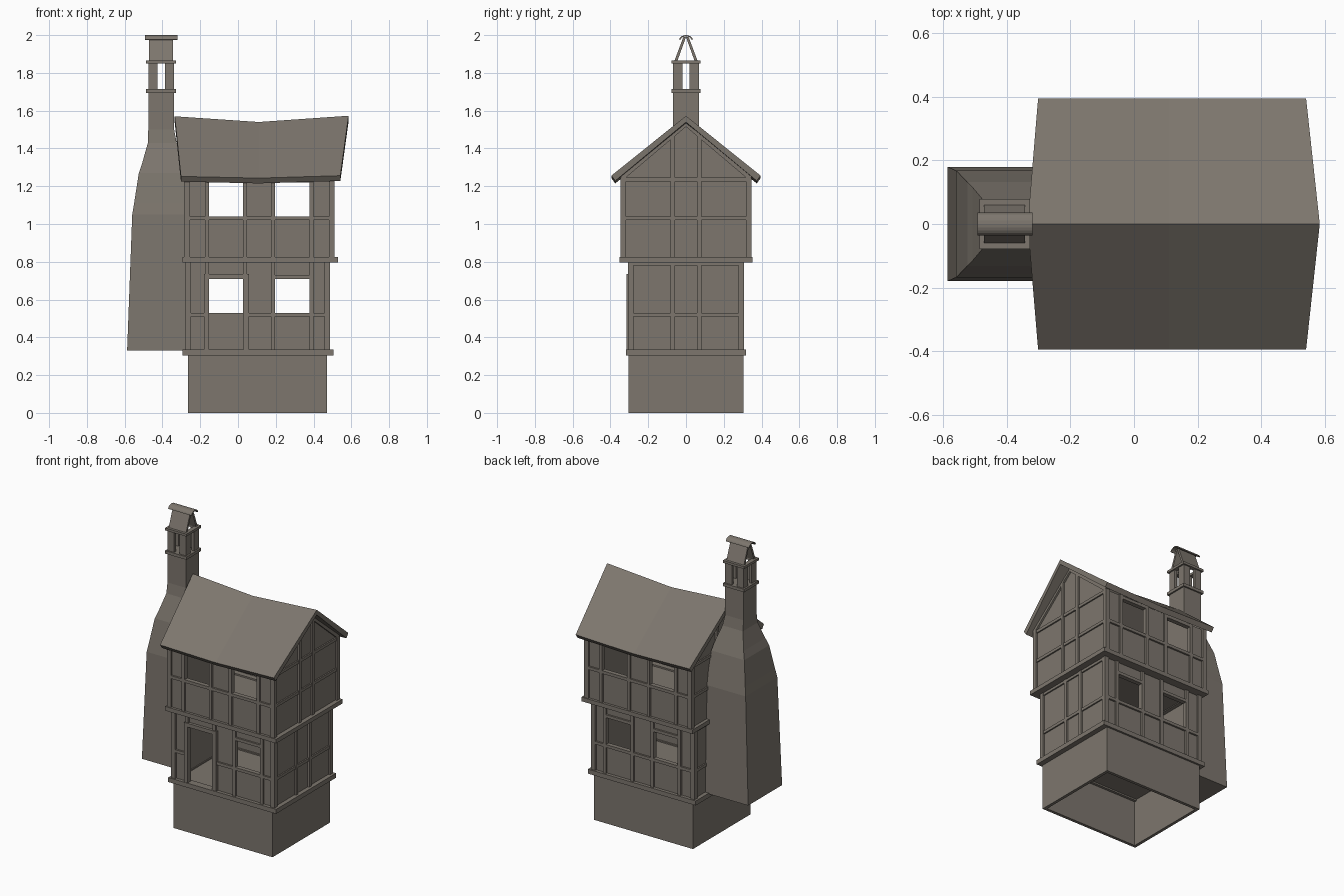
import bpy, bmesh, math

if "Cube" in bpy.data.objects:
    bpy.data.objects.remove(bpy.data.objects["Cube"], do_unlink=True)

STONE = (0.205, 0.182, 0.155, 1)
mat = bpy.data.materials.new("weathered grey brown")
mat.use_nodes = True
mat.diffuse_color = STONE
mat.node_tree.nodes["Principled BSDF"].inputs["Base Color"].default_value = STONE


def finish(name, bm):
    bmesh.ops.recalc_face_normals(bm, faces=bm.faces)
    mesh = bpy.data.meshes.new(name)
    bm.to_mesh(mesh)
    bm.free()
    mesh.materials.append(mat)
    obj = bpy.data.objects.new(name, mesh)
    bpy.context.collection.objects.link(obj)
    return obj


def boxes(name, ranges):
    """One object from boxes given as (x0, x1, y0, y1, z0, z1)."""
    bm = bmesh.new()
    for r in ranges:
        vs = bmesh.ops.create_cube(bm, size=1)["verts"]
        for v in vs:
            for a in range(3):
                lo, hi = sorted(r[2 * a:2 * a + 2])
                v.co[a] = (lo + hi) / 2 + v.co[a] * (hi - lo)
    return finish(name, bm)


def loft(name, sections, capped=True):
    """Skin a chain of closed loops with equal point counts."""
    bm = bmesh.new()
    rings = [[bm.verts.new(p) for p in s] for s in sections]
    n = len(rings[0])
    for a, b in zip(rings, rings[1:]):
        for i in range(n):
            j = (i + 1) % n
            bm.faces.new((a[i], a[j], b[j], b[i]))
    if capped:
        bm.faces.new(rings[0])
        bm.faces.new(rings[-1])
    return finish(name, bm)


def ring(name, x0, x1, y, z0, z1, w):
    """Rectangular frame of four beams."""
    boxes(name, [(x0, x1, -y, -y + w, z0, z1), (x0, x1, y - w, y, z0, z1),
                 (x0, x0 + w, -y + w, y - w, z0, z1),
                 (x1 - w, x1, -y + w, y - w, z0, z1)])


# Stone base, open underneath, with the ground floor over it
ring("stone_base", -0.265, 0.47, 0.305, 0, 0.31, 0.02)
ring("sill_beam", -0.295, 0.505, 0.318, 0.305, 0.335, 0.05)
boxes("ground_floor", [(-0.27, 0.48, -0.29, 0.29, 0.315, 0.327)])
ring("jetty_beam", -0.295, 0.53, 0.352, 0.797, 0.825, 0.07)
boxes("upper_floor", [(-0.27, 0.49, -0.3, 0.3, 0.803, 0.815)])

BAYS = (-0.165, 0.037, 0.185, 0.39)   # inner posts of the long walls
HALF = 0.011                          # half beam width
SKIN = 0.012                          # how far panels sit behind beams


def storey(label, x0, x1, yd, z0, z1, rail, top, door):
    panels, beams = [], []
    xs = [x0 + HALF, *BAYS, x1 - HALF]
    for s in (-1, 1):
        outer, face, inner = s * yd, s * (yd - SKIN), s * (yd - 0.03)
        for x in xs:
            beams.append((x - HALF, x + HALF, inner, outer, z0, z1))
        for i, (a, b) in enumerate(zip(xs, xs[1:])):
            window = i in (1, 3)
            doorway = door and i == 1 and s < 0
            if not doorway:
                beams.append((a, b, inner, outer, rail - 0.02, rail))
                panels.append((a, b, inner, face, z0, rail))
            if window:
                beams.append((a, b, inner, outer, top, top + 0.02))
                panels.append((a, b, inner, face, top, z1))
            else:
                panels.append((a, b, inner, face, rail, z1))
    # End walls
    ys = [-yd + HALF, -0.07, 0.07, yd - HALF]
    for s, e in ((-1, x0), (1, x1)):
        panels.append((e - s * 0.03, e - s * SKIN, -yd + 0.02, yd - 0.02, z0, z1))
        for y in ys:
            beams.append((e - s * 0.03, e, y - HALF, y + HALF, z0, z1))
        for z in (rail, z1):
            beams.append((e - s * 0.03, e - s * 0.003, ys[0], ys[-1], z - 0.02, z))
    boxes(label + "_wall_panels", panels)
    boxes(label + "_timbers", beams)


storey("lower", -0.28, 0.488, 0.308, 0.33, 0.8, 0.53, 0.71, True)
storey("upper", -0.285, 0.512, 0.347, 0.82, 1.245, 1.04, 1.22, False)

# Door frame standing slightly proud of the wall
boxes("door_frame", [(-0.18, -0.153, -0.315, -0.28, 0.335, 0.735),
                     (0.028, 0.058, -0.315, -0.28, 0.335, 0.735),
                     (-0.18, 0.058, -0.315, -0.28, 0.71, 0.735)])

# Gable triangles with studs and rafters
for side, s, e in (("right", -1, -0.285), ("left", 1, 0.512)):
    tri = [(-0.345, 1.24), (0.345, 1.24), (0, 1.535)]
    loft(side + "_gable_panel", [[(e - s * d, y, z) for y, z in tri]
                                 for d in (0.03, SKIN)])
    boxes(side + "_gable_studs", [(e - s * 0.03, e, y - HALF, y + HALF, 1.235, 1.48)
                                  for y in (-0.07, 0.07)])
    for m in (-1, 1):
        rafter = [(0.35, 1.25), (0, 1.545), (0, 1.515), (0.325, 1.24)]
        loft(side + "_gable_rafter", [[(e - s * d, m * y, z) for y, z in rafter]
                                      for d in (0.03, 0)])


# Sagging roof whose ridge overhangs further than its eaves
def roof_section(ridge_x, eave_x, ridge_z, eave_z):
    return [(eave_x, -0.395, eave_z), (ridge_x, 0, ridge_z), (eave_x, 0.395, eave_z),
            (eave_x, 0.375, eave_z - 0.028), (ridge_x, 0, ridge_z - 0.034),
            (eave_x, -0.375, eave_z - 0.028)]


loft("roof", [roof_section(-0.335, -0.302, 1.57, 1.252),
              roof_section(0.11, 0.11, 1.54, 1.243),
              roof_section(0.585, 0.542, 1.573, 1.256)])

# Tapering chimney breast and stack: height, outer x, inner x, half depth
BREAST = [(0.33, -0.587, -0.27, 0.18), (1.05, -0.56, -0.27, 0.168),
          (1.11, -0.55, -0.27, 0.158), (1.27, -0.525, -0.28, 0.132),
          (1.32, -0.508, -0.29, 0.115), (1.43, -0.477, -0.325, 0.078),
          (1.5, -0.475, -0.338, 0.069), (1.7, -0.475, -0.338, 0.068)]
loft("chimney_breast", [[(a, -h, z), (b, -h, z), (b, h, z), (a, h, z)]
                        for z, a, b, h in BREAST])

# Chimney vents between two collars
CX = -0.4065
boxes("lower_collar", [(-0.486, -0.328, -0.078, 0.078, 1.694, 1.714)])
ring("upper_collar", -0.486, -0.328, 0.078, 1.85, 1.866, 0.03)
piers = []
for sx in (-1, 1):
    for sy in (-1, 1):
        x, y = CX + sx * 0.068, sy * 0.068
        piers.append((x, CX + sx * 0.019, y, y - sy * 0.018, 1.71, 1.855))
        piers.append((x, x - sx * 0.018, y - sy * 0.018, sy * 0.019, 1.71, 1.855))
boxes("chimney_vent_piers", piers)

# Leaning slabs and curved ridge tile on top
for label, m in (("front", -1), ("back", 1)):
    slab = [(0.062, 1.862), (0.014, 1.99), (0, 1.99), (0.046, 1.862)]
    loft(label + "_chimney_slab", [[(x, m * y, z) for y, z in slab]
                                   for x in (-0.472, -0.343)])
angles = [math.radians(-85 + 17 * i) for i in range(11)]
arc = [(0.036 * math.sin(t), 1.974 + 0.026 * math.cos(t)) for t in angles]
arc += [(0.03 * math.sin(t), 1.972 + 0.021 * math.cos(t)) for t in reversed(angles)]
loft("chimney_ridge_tile", [[(x, y, z) for y, z in arc] for x in (-0.493, -0.32)])
